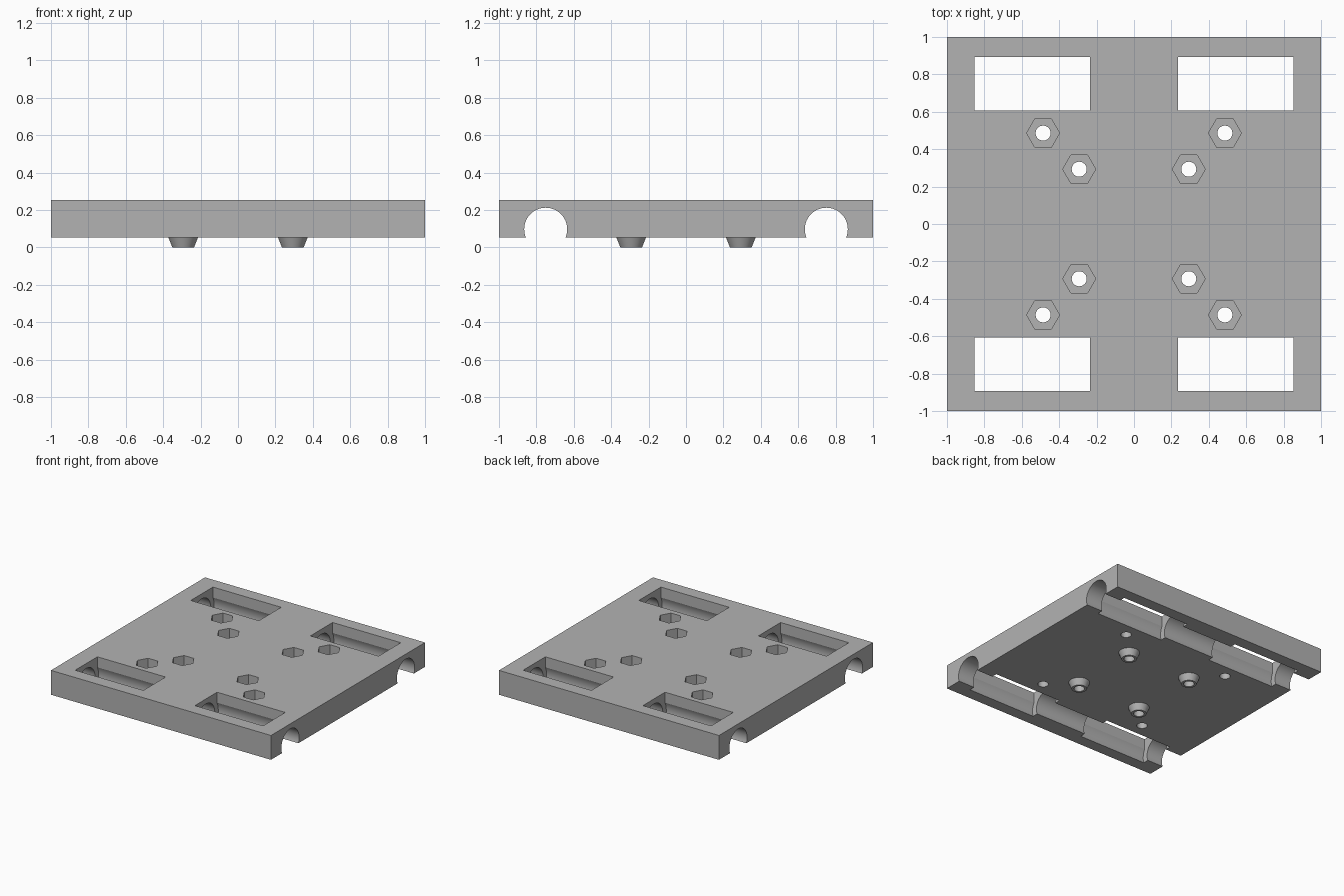
import bpy
import math

default = bpy.data.objects.get("Cube")
if default:
    bpy.data.objects.remove(default, do_unlink=True)

BOTTOM, TOP = 0.053, 0.253
ROD_Y, ROD_Z = 0.75, 0.097
SIGNS = [(sx, sy) for sx in (-1, 1) for sy in (-1, 1)]

grey = bpy.data.materials.new("plain grey")
grey.use_nodes = True
grey.diffuse_color = (0.45, 0.45, 0.45, 1)
grey.node_tree.nodes["Principled BSDF"].inputs["Base Color"].default_value = (0.45, 0.45, 0.45, 1)


def box(name, center, size):
    bpy.ops.mesh.primitive_cube_add(size=1, location=center)
    ob = bpy.context.object
    ob.name = name
    ob.scale = size
    bpy.ops.object.transform_apply(location=False, rotation=False, scale=True)
    return ob


def cone(name, x, y, z0, z1, r0, r1, sides=48):
    """Upright cone or prism; a vertex always lies on the x axis."""
    bpy.ops.mesh.primitive_cone_add(vertices=sides, radius1=r0, radius2=r1, depth=z1 - z0,
                                    location=(x, y, (z0 + z1) / 2))
    ob = bpy.context.object
    ob.name = name
    if sides == 6:
        ob.rotation_euler.z = math.pi / 6
    return ob


def rod(name, x, y, length, radius):
    bpy.ops.mesh.primitive_cylinder_add(vertices=72, radius=radius, depth=length,
                                        location=(x, y, ROD_Z),
                                        rotation=(0, math.pi / 2, 0))
    bpy.context.object.name = name
    return bpy.context.object


def combine(target, tool, operation):
    mod = target.modifiers.new(tool.name, 'BOOLEAN')
    mod.operation = operation
    mod.solver = 'EXACT'
    mod.object = tool
    bpy.context.view_layer.objects.active = target
    bpy.ops.object.modifier_apply(modifier=mod.name)
    bpy.data.objects.remove(tool, do_unlink=True)


# Plate slab
plate = box("carriage_plate", (0, 0, (BOTTOM + TOP) / 2), (2, 2, TOP - BOTTOM))
plate.data.materials.append(grey)

# Tapered spacer bosses under the inner bolts
for sx, sy in SIGNS:
    combine(plate, cone("boss", sx * 0.293, sy * 0.293, 0, 0.073, 0.058, 0.0876), 'UNION')

# Rod channels running the full width
for sy in (-1, 1):
    combine(plate, rod("rod_channel", 0, sy * ROD_Y, 2.4, 0.115), 'DIFFERENCE')

# Bearing pockets: rounded seat opened through the top by a straight slot
for sx, sy in SIGNS:
    x, y = sx * 0.544, sy * ROD_Y
    combine(plate, rod("bearing_seat", x, y, 0.62, 0.16), 'DIFFERENCE')
    combine(plate, box("bearing_slot", (x, y, 0.2), (0.62, 0.288, 0.5)), 'DIFFERENCE')

# Bolt holes with hexagonal nut recesses in the top
for sx, sy in SIGNS:
    for d in (0.293, 0.486):
        x, y = sx * d, sy * d
        combine(plate, cone("bolt_hole", x, y, -0.1, 0.4, 0.04, 0.04), 'DIFFERENCE')
        combine(plate, cone("nut_recess", x, y, TOP - 0.08, 0.4, 0.088, 0.088, 6), 'DIFFERENCE')

# Smooth the round walls, keep edges sharp
bpy.ops.object.select_all(action='DESELECT')
plate.select_set(True)
bpy.context.view_layer.objects.active = plate
bpy.ops.object.shade_smooth_by_angle(angle=math.radians(25))
